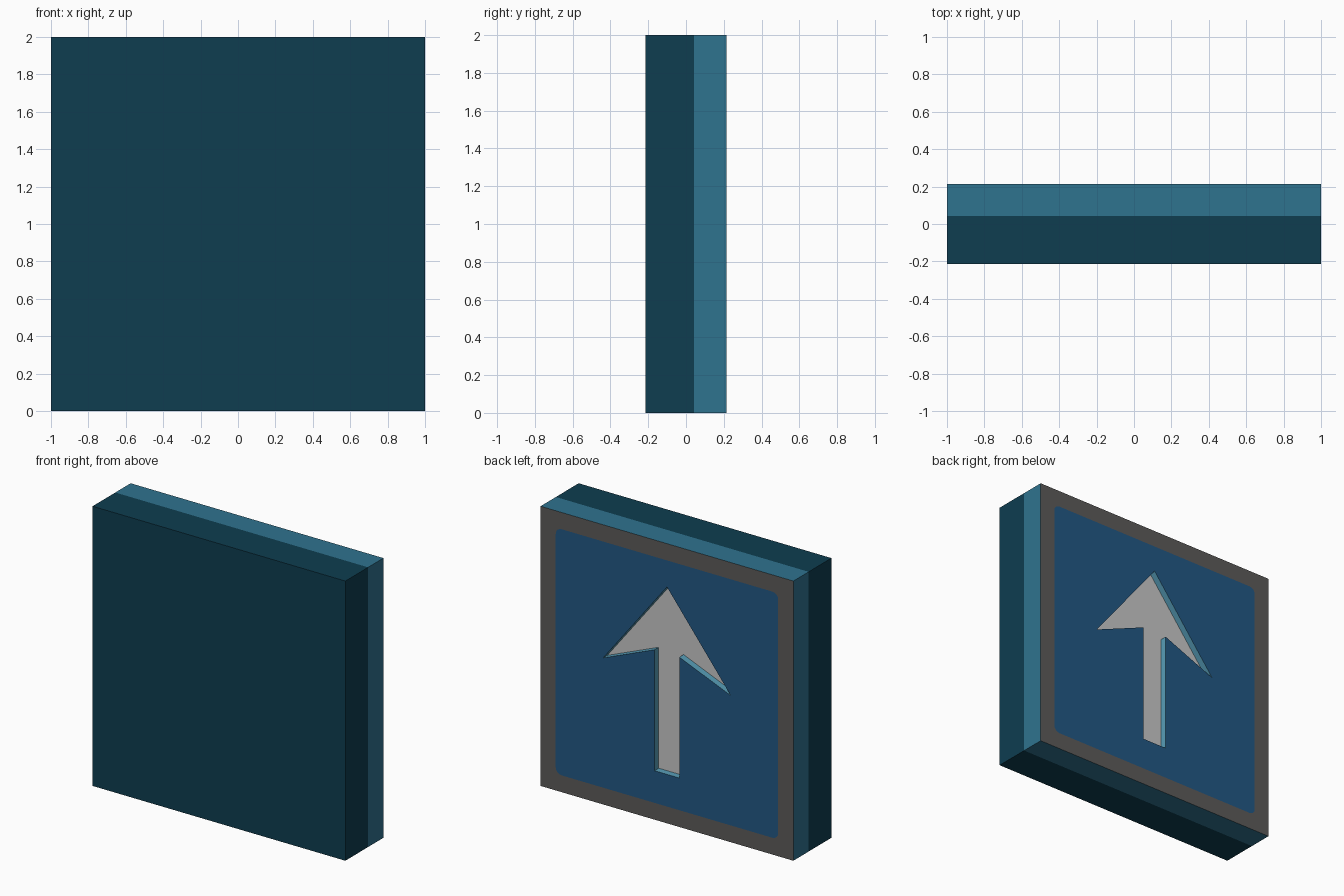
import bpy, bmesh, math

if "Cube" in bpy.data.objects:
    bpy.data.objects.remove(bpy.data.objects["Cube"])

FRONT, SEAM, BACK = -0.215, 0.042, 0.215
RECESS = BACK - 0.047


def material(name, rgb):
    m = bpy.data.materials.new(name)
    lin = [((c / 255 + 0.055) / 1.055) ** 2.4 for c in rgb]
    m.diffuse_color = (*lin, 1)
    m.use_nodes = True
    m.node_tree.nodes["Principled BSDF"].inputs["Base Color"].default_value = m.diffuse_color
    return m


dark_teal = material("dark teal", (14, 61, 80))
mid_teal = material("mid teal", (47, 115, 143))
light_teal = material("light teal", (88, 158, 184))
grey = material("dark grey", (92, 91, 90))
blue = material("sign blue", (34, 88, 132))
white = material("pale grey", (200, 200, 200))


def finish(bm, name, mat):
    me = bpy.data.meshes.new(name)
    bm.to_mesh(me)
    bm.free()
    me.materials.append(mat)
    ob = bpy.data.objects.new(name, me)
    bpy.context.collection.objects.link(ob)


def face_back(bm):
    """Turn every face towards +y."""
    bm.normal_update()
    for f in bm.faces:
        if f.normal.y < 0:
            f.normal_flip()


def sheet(name, loops, y, mat):
    """Flat sheet at depth y: first loop is the outline, others are holes."""
    bm = bmesh.new()
    for loop in loops:
        vs = [bm.verts.new((x, y, z)) for x, z in loop]
        for a, b in zip(vs, vs[1:] + vs[:1]):
            bm.edges.new((a, b))
    bmesh.ops.triangle_fill(bm, use_beauty=True, edges=bm.edges[:], normal=(0, 1, 0))
    face_back(bm)
    finish(bm, name, mat)


def band(name, loop, y0, y1, mat, inward=False):
    """Wall around a counter-clockwise (x, z) loop from y0 to y1."""
    bm = bmesh.new()
    a = [bm.verts.new((x, y0, z)) for x, z in loop]
    b = [bm.verts.new((x, y1, z)) for x, z in loop]
    for i in range(len(loop)):
        j = (i + 1) % len(loop)
        f = bm.faces.new((a[i], a[j], b[j], b[i]))
        if inward:
            f.normal_flip()
    finish(bm, name, mat)


# outlines
square = [(-1, 0), (1, 0), (1, 2), (-1, 2)]
H, R = 0.88, 0.045
rounded = []
for k, (sx, sz) in enumerate([(1, 1), (-1, 1), (-1, -1), (1, -1)]):
    for i in range(5):
        t = math.radians(90 * k + 22.5 * i)
        rounded.append((sx * (H - R) + R * math.cos(t), 1 + sz * (H - R) + R * math.sin(t)))
half = [(0.098, 0.35), (0.098, 1.215), (0.505, 1.048)]
arrow = half + [(0, 1.69)] + [(-x, z) for x, z in reversed(half)]

# front half of the case
bm = bmesh.new()
bmesh.ops.create_cube(bm, size=1)
for v in bm.verts:
    v.co = (v.co.x * 2, FRONT if v.co.y < 0 else SEAM, v.co.z * 2 + 1)
finish(bm, "front_case", dark_teal)

# back half of the case, border, panel and sunken arrow
band("back_case", square, SEAM, BACK, mid_teal)
sheet("border", [square, rounded], BACK, grey)
sheet("panel", [rounded, arrow], BACK, blue)
band("arrow_walls", arrow, RECESS, BACK, light_teal, inward=True)
sheet("arrow_floor", [arrow], RECESS, white)
